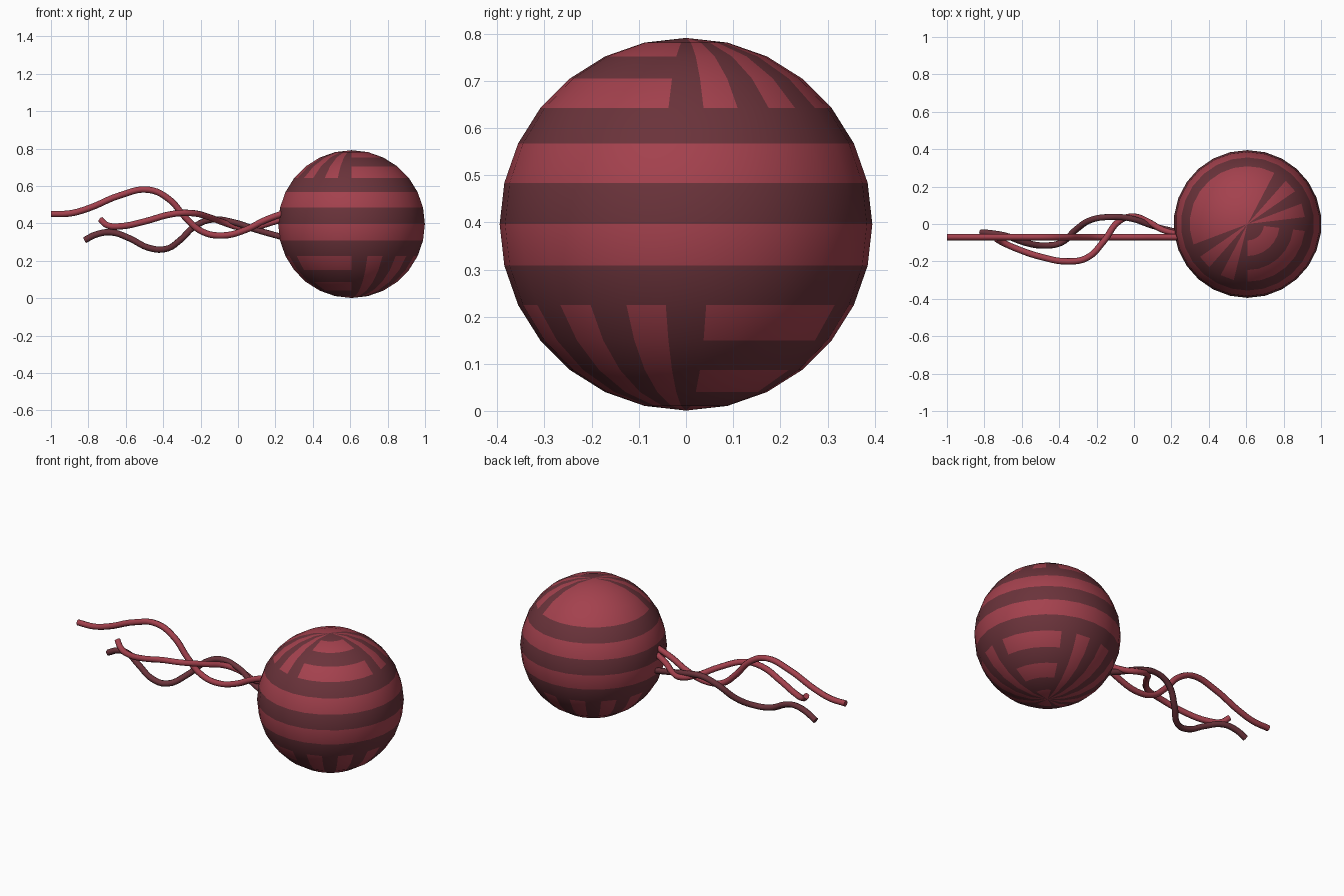
import bpy, bmesh, math
from mathutils import Vector

if "Cube" in bpy.data.objects:
    bpy.data.objects.remove(bpy.data.objects["Cube"])

SEGS, RINGS, R = 26, 14, 0.395
CENTRE = Vector((0.607, 0, 0.396))


def material(name, colour):
    m = bpy.data.materials.new(name)
    m.diffuse_color = (*colour, 1)
    m.use_nodes = True
    m.node_tree.nodes["Principled BSDF"].inputs["Base Color"].default_value = m.diffuse_color
    return m


red = material("red", (0.37, 0.053, 0.075))
maroon = material("dark maroon", (0.145, 0.033, 0.043))


def is_dark(seg, ring):
    """Stripe pattern: seg counts round from the front, ring down from the top."""
    if ring < 4:                        # top cap
        if seg < 6:                     # short stripes
            return ring % 2 == 0
        if 11 <= seg <= 20:             # plain panel
            return False
        return seg in (6, 8, 10, 21, 23, 25)   # wedges
    if ring < 9:                        # bands round the middle
        return ring % 2 == 0
    if 7 <= seg <= 10 or seg >= 22:     # bottom short stripes
        return ring % 2 == 0
    if seg < 7:                         # bottom wedges
        return seg % 2 == 0
    return seg % 2 == 1


# Ball: half-circle profile spun round z, coloured face by face
bm = bmesh.new()
verts = [bm.verts.new((0, -R * math.sin(math.pi * i / RINGS), R * math.cos(math.pi * i / RINGS)))
         for i in range(RINGS + 1)]
edges = [bm.edges.new(pair) for pair in zip(verts, verts[1:])]
bmesh.ops.spin(bm, geom=verts + edges, cent=(0, 0, 0), axis=(0, 0, 1),
               angle=math.tau, steps=SEGS)
bmesh.ops.remove_doubles(bm, verts=bm.verts, dist=0.0005)
bmesh.ops.recalc_face_normals(bm, faces=bm.faces)
for f in bm.faces:
    c = f.calc_center_median()
    turn = (math.atan2(c.y, c.x) + math.pi / 2) % math.tau
    seg = int(turn / math.tau * SEGS)
    ring = int(math.acos(c.z / c.length) / math.pi * RINGS)
    f.material_index = int(is_dark(seg, ring))
    f.smooth = True
bmesh.ops.translate(bm, verts=bm.verts, vec=CENTRE)
mesh = bpy.data.meshes.new("ball")
bm.to_mesh(mesh)
bm.free()
mesh.materials.append(red)
mesh.materials.append(maroon)
bpy.context.collection.objects.link(bpy.data.objects.new("ball", mesh))


# Trailing strands: round tubes along smooth paths
def strand(name, points, mat):
    cu = bpy.data.curves.new(name, "CURVE")
    cu.dimensions = "3D"
    cu.bevel_depth = 0.017
    cu.bevel_resolution = 2
    cu.resolution_u = 5
    cu.use_fill_caps = True
    sp = cu.splines.new("BEZIER")
    sp.bezier_points.add(len(points) - 1)
    for bp, p in zip(sp.bezier_points, points):
        bp.co = p
        bp.handle_left_type = bp.handle_right_type = "AUTO"
    sp.use_smooth = True
    cu.materials.append(mat)
    bpy.context.collection.objects.link(bpy.data.objects.new(name, cu))


strand("long_strand", [
    (-1, -.07, .45), (-.9, -.07, .453), (-.8, -.07, .48), (-.63, -.07, .55), (-.48, -.07, .58),
    (-.37, -.07, .53), (-.28, -.07, .43), (-.19, -.07, .355), (-.08, -.07, .335),
    (.04, -.07, .365), (.14, -.07, .415), (.26, -.07, .46)], red)
strand("short_strand", [
    (-.735, -.08, .42), (-.70, -.10, .39), (-.62, -.135, .385), (-.5, -.175, .41),
    (-.35, -.2, .45), (-.25, -.18, .455), (-.16, -.09, .435), (-.08, .015, .405),
    (0, .04, .38), (.08, .01, .375), (.15, -.03, .395), (.26, -.06, .43)], red)
strand("dark_strand", [
    (-.82, -.045, .31), (-.76, -.05, .34), (-.68, -.065, .352), (-.58, -.1, .32),
    (-.48, -.115, .27), (-.39, -.1, .262), (-.31, -.03, .31), (-.23, .022, .385),
    (-.14, .037, .42), (-.02, .03, .405), (.1, -.01, .365), (.26, -.05, .32)], maroon)
